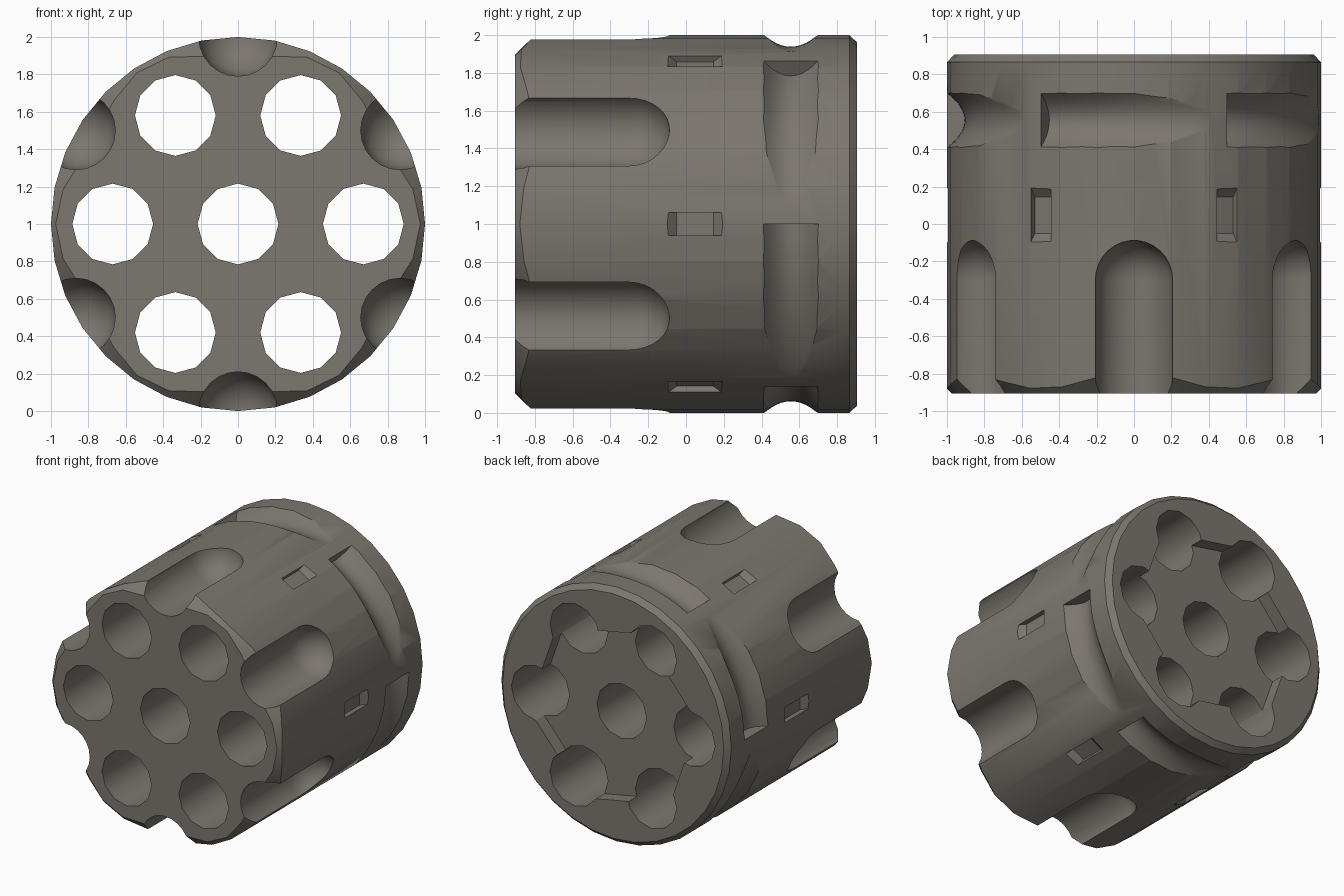
import bpy, bmesh, math
from math import sin, cos, radians, pi, sqrt

if "Cube" in bpy.data.objects:
    bpy.data.objects.remove(bpy.data.objects["Cube"])

steel = bpy.data.materials.new("dark_steel")
steel.diffuse_color = (0.2, 0.185, 0.16, 1)
steel.use_nodes = True
steel.node_tree.nodes["Principled BSDF"].inputs["Base Color"].default_value = steel.diffuse_color


def polar(deg, r, y):
    """Point around the drum axis (axis along y at z = 1)."""
    a = radians(deg)
    return (r * cos(a), y, 1 + r * sin(a))


def loft(bm, rings):
    """Closed solid through a list of equal-length rings."""
    vs = [[bm.verts.new(p) for p in ring] for ring in rings]
    n = len(vs[0])
    for a, b in zip(vs, vs[1:]):
        for i in range(n):
            j = (i + 1) % n
            bm.faces.new((a[i], a[j], b[j], b[i]))
    bm.faces.new(vs[0])
    bm.faces.new(vs[-1])


def finish(bm, name):
    bmesh.ops.recalc_face_normals(bm, faces=bm.faces)
    me = bpy.data.meshes.new(name)
    bm.to_mesh(me)
    bm.free()
    ob = bpy.data.objects.new(name, me)
    bpy.context.collection.objects.link(ob)
    me.materials.append(steel)
    return ob


# Drum body: 32 sides, front chamfer widens towards the flutes
SIDES = 32
angles = [360 * i / SIDES for i in range(SIDES)]


def front_radius(deg):
    d = abs((deg + 30) % 60 - 30)
    return 0.975 - 0.05 * min(d / 17, 1.2) ** 2


bm = bmesh.new()
loft(bm, [
    [polar(a, front_radius(a), -0.905) for a in angles],
    [polar(a, 1, -0.905 + 1 - front_radius(a)) for a in angles],
    [polar(a, 1, 0.865) for a in angles],
    [polar(a, 0.962, 0.905) for a in angles]])
drum = finish(bm, "drum")

cutters = []

# Six chambers and the centre bore, 12 sides each
bm = bmesh.new()
centres = [(0, 0)] + [(0.67 * cos(k * pi / 3), 0.67 * sin(k * pi / 3)) for k in range(6)]
for cx, cz in centres:
    loft(bm, [[(cx + 0.216 * cos(i * pi / 6), y, 1 + cz + 0.216 * sin(i * pi / 6))
               for i in range(12)] for y in (-1.2, 1.2)])
cutters.append(finish(bm, "chamber_cutter"))

# Saw-toothed recess in the rear face
bm = bmesh.new()
teeth = []
for k in range(6):
    for t, a in ((-0.33, 0.60), (0.2, 0.70)):
        teeth.append((30 + 60 * k + math.degrees(math.atan2(t, a)), math.hypot(t, a)))
loft(bm, [[polar(a, r, y) for a, r in teeth] for y in (0.80, 1.1)])
cutters.append(finish(bm, "recess_cutter"))

# Round-ended flutes open to the front
bm = bmesh.new()
stations = [(-1.2, 0.21)] + [(-0.3 + 0.212 * sin(t), 0.21 * cos(t))
                             for t in [radians(d) for d in (0, 12, 24, 36, 48, 60, 72, 82, 88)]]
for k in range(6):
    c = polar(30 + 60 * k, 1, 0)
    loft(bm, [[(c[0] + r * cos(i * pi / 12), y, c[2] + r * sin(i * pi / 12))
               for i in range(24)] for y, r in stations])
cutters.append(finish(bm, "flute_cutter"))

# Small slots with ramped ends
bm = bmesh.new()
slot = [(-0.16, 1.05), (-0.1, 1.0), (-0.05, 0.957), (0.145, 0.957), (0.195, 1.0), (0.25, 1.05)]
for k in range(6):
    a = radians(60 * k)
    loft(bm, [[(r * cos(a) - t * sin(a), y, 1 + r * sin(a) + t * cos(a))
               for y, r in slot] for t in (-0.06, 0.06)])
cutters.append(finish(bm, "slot_cutter"))

# Tapering grooves around the rear: blunt deep end, shallow narrow end
bm = bmesh.new()
for k in range(6):
    rings = []
    for s in range(13):
        u = s / 12
        depth = 0.093 * (1 - u ** 2.2) + 0.002
        half = 0.146 * (1 - 0.65 * max(0, (u - 0.45) / 0.55) ** 2.2)
        ring = [(-half, 1.06)]
        for i in range(11):
            v = -1 + i / 5
            ring.append((v * half, 1 - depth * (1 - v * v)))
        ring.append((half, 1.06))
        rings.append([polar(60 * k - 54 * u, r, 0.555 + y) for y, r in ring])
    loft(bm, rings)
cutters.append(finish(bm, "groove_cutter"))

# Cut everything from the drum and bake the result
for c in cutters:
    c.hide_render = True
    m = drum.modifiers.new(c.name, 'BOOLEAN')
    m.operation = 'DIFFERENCE'
    m.solver = 'EXACT'
    m.object = c
bpy.context.view_layer.update()
baked = bpy.data.meshes.new_from_object(drum.evaluated_get(bpy.context.evaluated_depsgraph_get()))
drum.modifiers.clear()
drum.data = baked
for c in cutters:
    bpy.data.objects.remove(c)

bpy.context.view_layer.objects.active = drum
drum.select_set(True)
bpy.ops.object.shade_smooth_by_angle(angle=radians(33))
